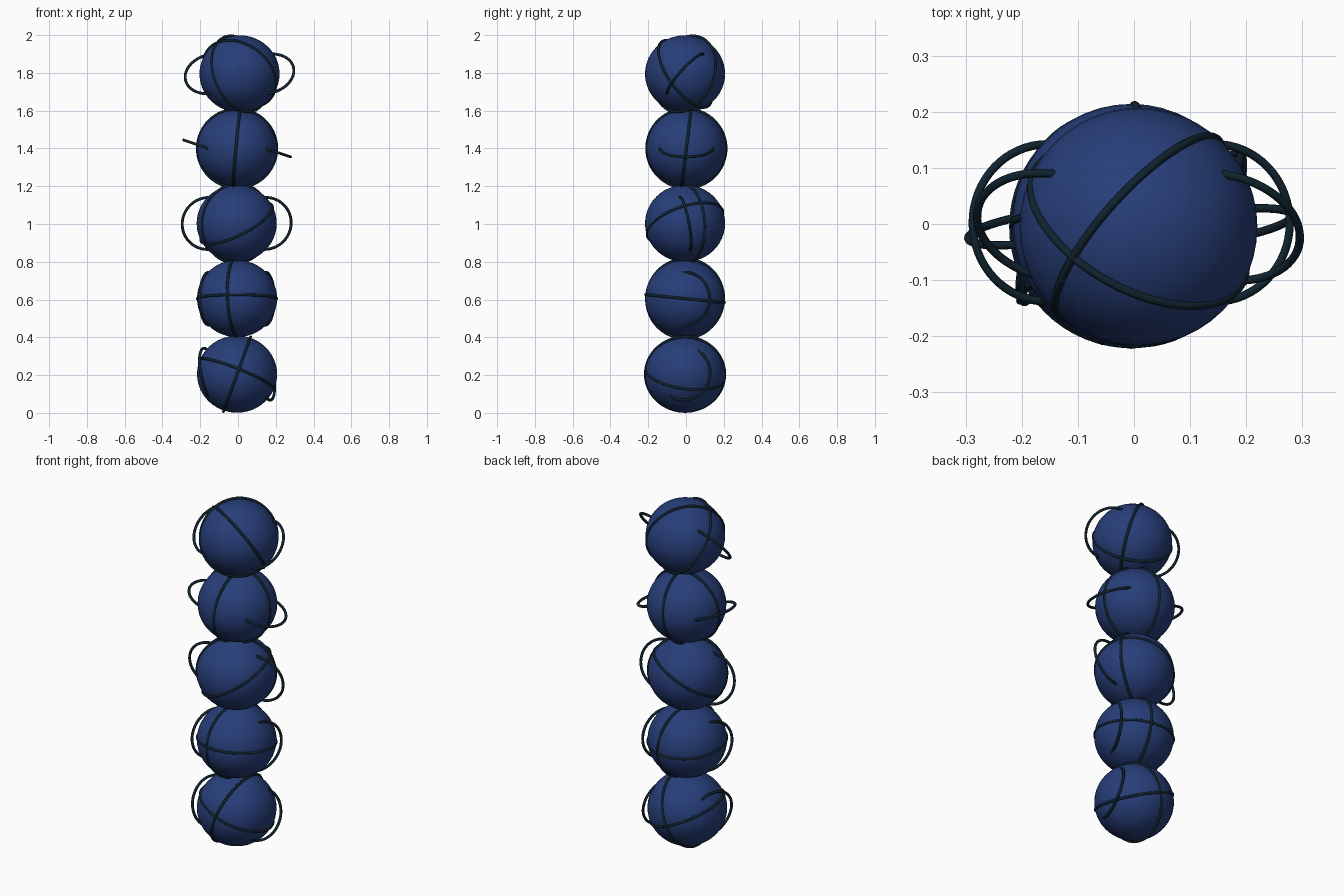
import bpy
from mathutils import Vector

cube = bpy.data.objects.get("Cube")
if cube:
    bpy.data.objects.remove(cube, do_unlink=True)

BALL_WIDTH, BALL_HEIGHT = 0.212, 0.204
SEAM_RADIUS, HOOP_RADIUS, TUBE = 0.21, 0.14, 0.0075
HOOP_OFFSET = 0.15


def make_material(name, colour):
    mat = bpy.data.materials.new(name)
    mat.use_nodes = True
    mat.diffuse_color = (*colour, 1)
    bsdf = next(n for n in mat.node_tree.nodes if n.type == "BSDF_PRINCIPLED")
    bsdf.inputs["Base Color"].default_value = (*colour, 1)
    bsdf.inputs["Roughness"].default_value = 0.6
    return mat


blue = make_material("deep_blue", (0.02, 0.048, 0.19))
dark = make_material("dark_teal", (0.005, 0.017, 0.028))


def finish(name, mat):
    obj = bpy.context.object
    obj.name = name
    obj.data.materials.append(mat)
    bpy.ops.object.shade_smooth()
    return obj


def ring(name, centre, normal, radius):
    turn = Vector(normal).to_track_quat("Z", "Y").to_euler()
    bpy.ops.mesh.primitive_torus_add(
        location=centre, rotation=turn, major_radius=radius, minor_radius=TUBE,
        major_segments=64, minor_segments=10)
    finish(name, dark)


# Each ball: centre, axes of its two seams, axis of its side hoops
balls = [
    ((-0.005, -0.005, 0.205), (0.94, 0, -0.34), (0.4, 0.15, 1), (0.95, -0.3, 0.19)),
    ((-0.005, -0.005, 0.605), (0.97, -0.24, 0.05), (0, 0.1, 1), (0.94, -0.34, 0)),
    ((-0.007, -0.005, 1.003), (-0.5, 0.87, 0.05), (-0.5, -0.35, 1), (-0.15, 1, 0.19)),
    ((-0.005, 0.002, 1.4), (1, -0.03, -0.09), (0, 1, -0.12), (0.32, 0, 0.95)),
    ((0.008, -0.005, 1.795), (0.71, -0.64, 0.29), (0.41, 0.74, 0.53), (0.18, 0.73, -0.66)),
]

for i, (centre, seam_a, seam_b, hoop) in enumerate(balls, 1):
    # Slightly flattened ball
    bpy.ops.mesh.primitive_uv_sphere_add(
        segments=48, ring_count=24, radius=1, location=centre)
    ball = finish(f"ball_{i}", blue)
    ball.scale = (BALL_WIDTH, BALL_WIDTH, BALL_HEIGHT)

    # Two seams around the ball
    ring(f"seam_a_{i}", centre, seam_a, SEAM_RADIUS)
    ring(f"seam_b_{i}", centre, seam_b, SEAM_RADIUS)

    # Hoops set half into the left and right sides
    for side, sign in (("left", 1), ("right", -1)):
        spot = Vector(centre) + Vector((sign * HOOP_OFFSET, 0, 0))
        ring(f"{side}_hoop_{i}", spot, hoop, HOOP_RADIUS)
